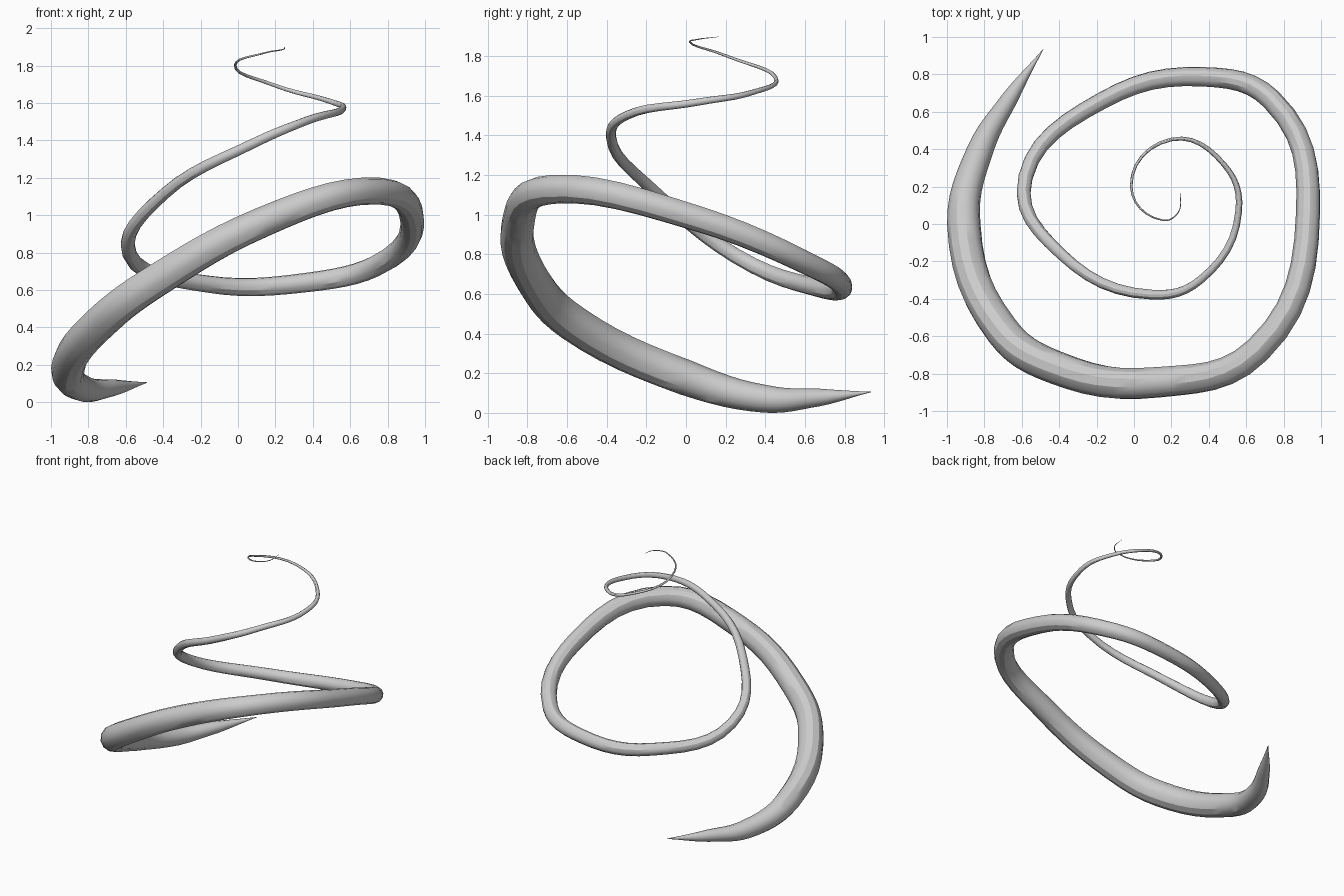
import bpy

# Centre line of the coil: x, y, z, radius
PATH = [
    (-0.485, 0.935, 0.113, 0.001), (-0.665, 0.67, 0.085, 0.045), (-0.82, 0.40, 0.078, 0.07),
    (-0.91, 0.0, 0.185, 0.09), (-0.705, -0.57, 0.46, 0.093), (-0.425, -0.765, 0.665, 0.09),
    (0.13, -0.846, 0.97, 0.083), (0.66, -0.675, 1.135, 0.073), (0.93, 0.05, 0.99, 0.065),
    (0.735, 0.665, 0.735, 0.057), (0.37, 0.787, 0.648, 0.052), (-0.17, 0.66, 0.64, 0.046),
    (-0.58, 0.25, 0.80, 0.039), (-0.39, -0.16, 1.125, 0.031), (0.10, -0.378, 1.40, 0.026),
    (0.36, -0.295, 1.51, 0.022), (0.56, 0.07, 1.577, 0.018), (0.48, 0.32, 1.62, 0.014),
    (0.20, 0.452, 1.70, 0.010), (-0.015, 0.20, 1.81, 0.007), (0.155, 0.02, 1.878, 0.004),
    (0.235, 0.06, 1.892, 0.003), (0.25, 0.165, 1.905, 0.001),
]

# Tapered tube swept along the path
curve = bpy.data.curves.new("spiral_tendril", "CURVE")
curve.dimensions = "3D"
curve.bevel_depth = 1.0
curve.bevel_resolution = 4
curve.resolution_u = 6
curve.use_fill_caps = True
spline = curve.splines.new("BEZIER")
spline.bezier_points.add(len(PATH) - 1)
for point, (x, y, z, r) in zip(spline.bezier_points, PATH):
    point.co = (x, y, z)
    point.radius = r
    point.handle_left_type = point.handle_right_type = "AUTO"

tendril = bpy.data.objects.new("spiral_tendril", curve)
bpy.context.collection.objects.link(tendril)
bpy.context.view_layer.objects.active = tendril
tendril.select_set(True)
bpy.ops.object.convert(target="MESH")
tendril = bpy.context.object

# Stand it on the floor and shade smooth
low = min(v.co.z for v in tendril.data.vertices)
for v in tendril.data.vertices:
    v.co.z -= low
bpy.ops.object.shade_smooth_by_angle()
